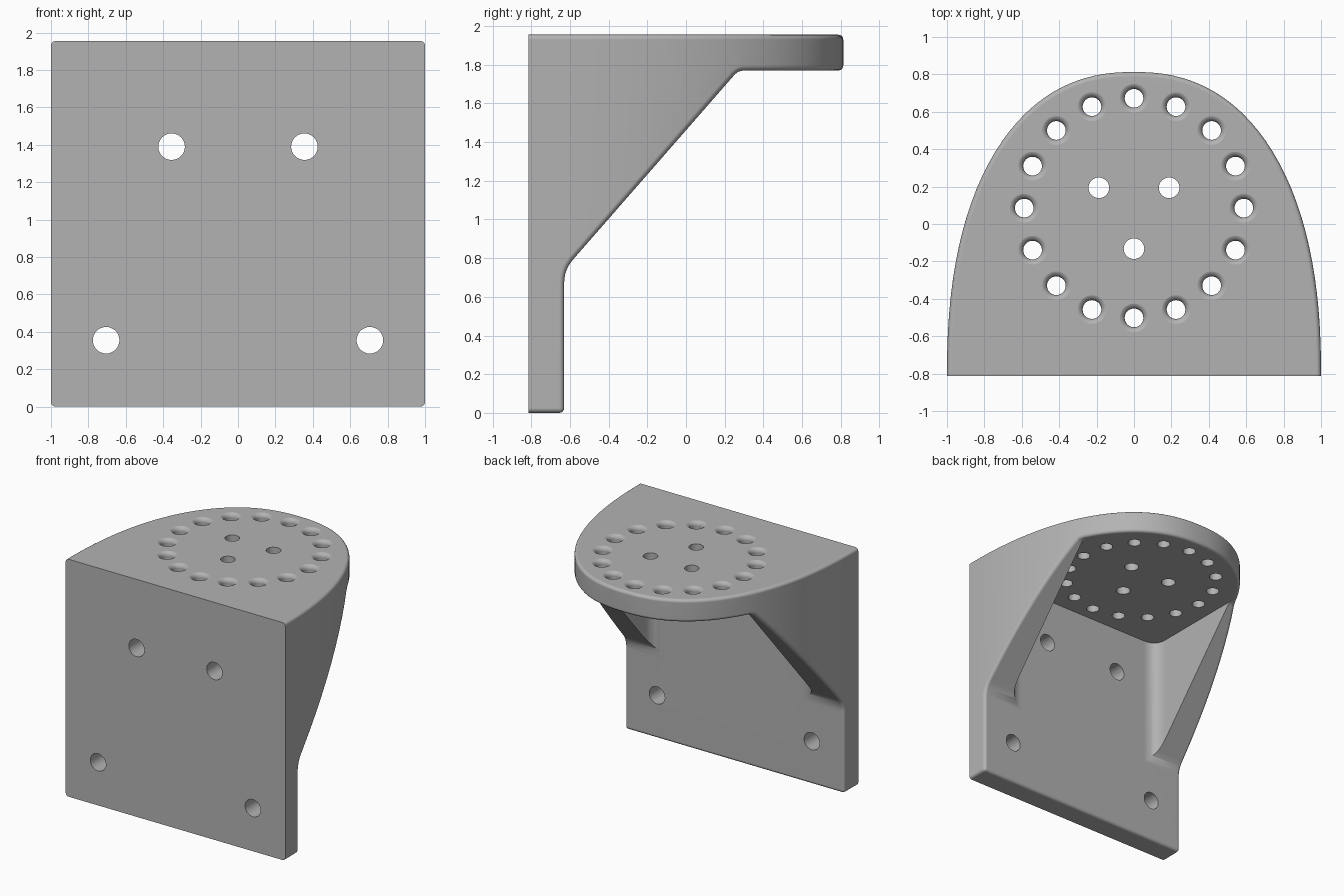
import bpy, bmesh
from math import sin, cos, pi, radians
from mathutils import Vector

cube = bpy.data.objects.get("Cube")
if cube:
    bpy.data.objects.remove(cube, do_unlink=True)

HALF = 0.813      # half depth
TOP = 1.955       # height
UNDER = 1.77      # underside of the top plate
BACK = -0.63      # rear face of the wall plate
POW = 2.3         # fullness of the rounded outline


def fullness(x, y):
    return abs(x) ** POW + max(0, (y + HALF) / (2 * HALF)) ** POW


def rounded(a, p, b, d, n=6):
    """Points of a soft corner at p between the directions of a and b."""
    a, p, b = Vector(a), Vector(p), Vector(b)
    s, e = p + (a - p).normalized() * d, p + (b - p).normalized() * d
    return [tuple(s.lerp(p, i / n).lerp(p.lerp(e, i / n), i / n)) for i in range(n + 1)]


def loft(bm, rings):
    """Closed solid through rings of equal point count."""
    loops = [[bm.verts.new(p) for p in ring] for ring in rings]
    n = len(loops[0])
    for lo, hi in zip(loops, loops[1:]):
        for i in range(n):
            j = (i + 1) % n
            bm.faces.new((lo[i], lo[j], hi[j], hi[i]))
    bm.faces.new(loops[0][::-1])
    bm.faces.new(loops[-1])


def make_object(name, bm):
    bmesh.ops.recalc_face_normals(bm, faces=bm.faces[:])
    mesh = bpy.data.meshes.new(name)
    bm.to_mesh(mesh)
    bm.free()
    obj = bpy.data.objects.new(name, mesh)
    bpy.context.collection.objects.link(obj)
    return obj


def prism(name, pts, place, lo, hi):
    bm = bmesh.new()
    loft(bm, [[place(p, h) for p in pts] for h in (lo, hi)])
    return make_object(name, bm)


def cut(target, cutter):
    cutter.hide_render = True
    bpy.context.view_layer.objects.active = target
    mod = target.modifiers.new("cut", 'BOOLEAN')
    mod.operation = 'DIFFERENCE'
    mod.solver = 'EXACT'
    mod.object = cutter
    bpy.ops.object.modifier_apply(modifier=mod.name)
    bpy.data.objects.remove(cutter, do_unlink=True)


def upright(p, h):
    return (p[0], p[1], h)


def sideways(p, h):
    return (h, p[0], p[1])


# Full block with the rounded outline
SEG = 56
outline = []
for i in range(SEG + 1):
    t = pi * i / SEG
    c, s = cos(t), max(0, sin(t))
    x = abs(c) ** (2 / POW) * (1 if c > 0 else -1)
    y = -HALF if i in (0, SEG) else 2 * HALF * s ** (2 / POW) - HALF
    outline.append((x, y))
bracket = prism("bracket", outline, upright, 0, TOP)

# Space below the sloping side webs
low, high = (BACK, 0.74), (0.27, UNDER)
profile = [(BACK, -1)]
profile += rounded((BACK, -1), low, high, 0.07)
profile += rounded(low, high, (2, UNDER), 0.03, 3)
profile += [(2, UNDER), (2, -1)]
cut(bracket, prism("slope_cutter", profile, sideways, -2, 2))

# Cavity between the webs, with filleted inner corners
W = 0.75
left, right = (W, BACK), (-W, BACK)
cavity = [(W, 2)] + rounded((W, 2), left, right, 0.12)
cavity += rounded(left, right, (-W, 2), 0.12) + [(-W, 2)]
cut(bracket, prism("cavity_cutter", cavity, upright, -1, UNDER))

# Rounded outer edges, leaving the front face crisp
bm = bmesh.new()
bm.from_mesh(bracket.data)
bmesh.ops.remove_doubles(bm, verts=bm.verts[:], dist=0.0002)
bmesh.ops.dissolve_limit(bm, angle_limit=0.002, verts=bm.verts[:], edges=bm.edges[:])
outer = []
for e in bm.edges:
    if len(e.link_faces) != 2 or not e.is_convex or e.calc_face_angle() < 0.6:
        continue
    mid = (e.verts[0].co + e.verts[1].co) / 2
    on_front = all(v.co.y < -HALF + 0.001 for v in e.verts)
    if not on_front and (mid.z < 0.01 or fullness(mid.x, mid.y) > 0.97):
        outer.append(e)
bmesh.ops.bevel(bm, geom=outer, offset=0.025, offset_type='OFFSET', segments=4,
                profile=0.5, affect='EDGES', clamp_overlap=False)
bm.to_mesh(bracket.data)
bm.free()


def circle(r, n=32):
    return [(r * cos(2 * pi * i / n), r * sin(2 * pi * i / n)) for i in range(n)]


# Holes in the top plate: a ring with softened rims and three plain ones
bm = bmesh.new()
CENTRE = 0.085
soft = [(0.05, UNDER - 0.1)]
for i in range(6):
    a = pi / 2 * i / 5
    soft.append((0.05 + 0.035 * (1 - cos(a)), TOP - 0.034 + 0.035 * sin(a)))
soft.append((0.085, TOP + 0.1))
plain = [(0.055, UNDER - 0.1), (0.055, TOP + 0.1)]


def drill(angle, dist, steps):
    cx, cy = dist * cos(angle), CENTRE + dist * sin(angle)
    loft(bm, [[(cx + x, cy + y, z) for x, y in circle(r)] for r, z in steps])


for k in range(16):
    drill(2 * pi * k / 16, 0.587, soft)
for k in range(3):
    drill(radians(30 + 120 * k), 0.217, plain)

# Screw holes through the wall plate
for x, z in ((0.355, 1.39), (0.705, 0.355)):
    for side in (-1, 1):
        loft(bm, [[(side * x + u, y, z + v) for u, v in circle(0.071)]
                  for y in (-HALF - 0.1, BACK + 0.1)])
cut(bracket, make_object("hole_cutter", bm))

# Material and shading
grey = bpy.data.materials.new("plain grey")
grey.use_nodes = True
colour = (0.45, 0.45, 0.45, 1)
grey.diffuse_color = colour
for node in grey.node_tree.nodes:
    if node.type == 'BSDF_PRINCIPLED':
        node.inputs["Base Color"].default_value = colour
bracket.data.materials.clear()
bracket.data.materials.append(grey)

bpy.ops.object.select_all(action='DESELECT')
bracket.select_set(True)
bpy.context.view_layer.objects.active = bracket
bpy.ops.object.shade_smooth_by_angle(angle=radians(32))
weighted = bracket.modifiers.new("even_shading", 'WEIGHTED_NORMAL')
weighted.keep_sharp = True
